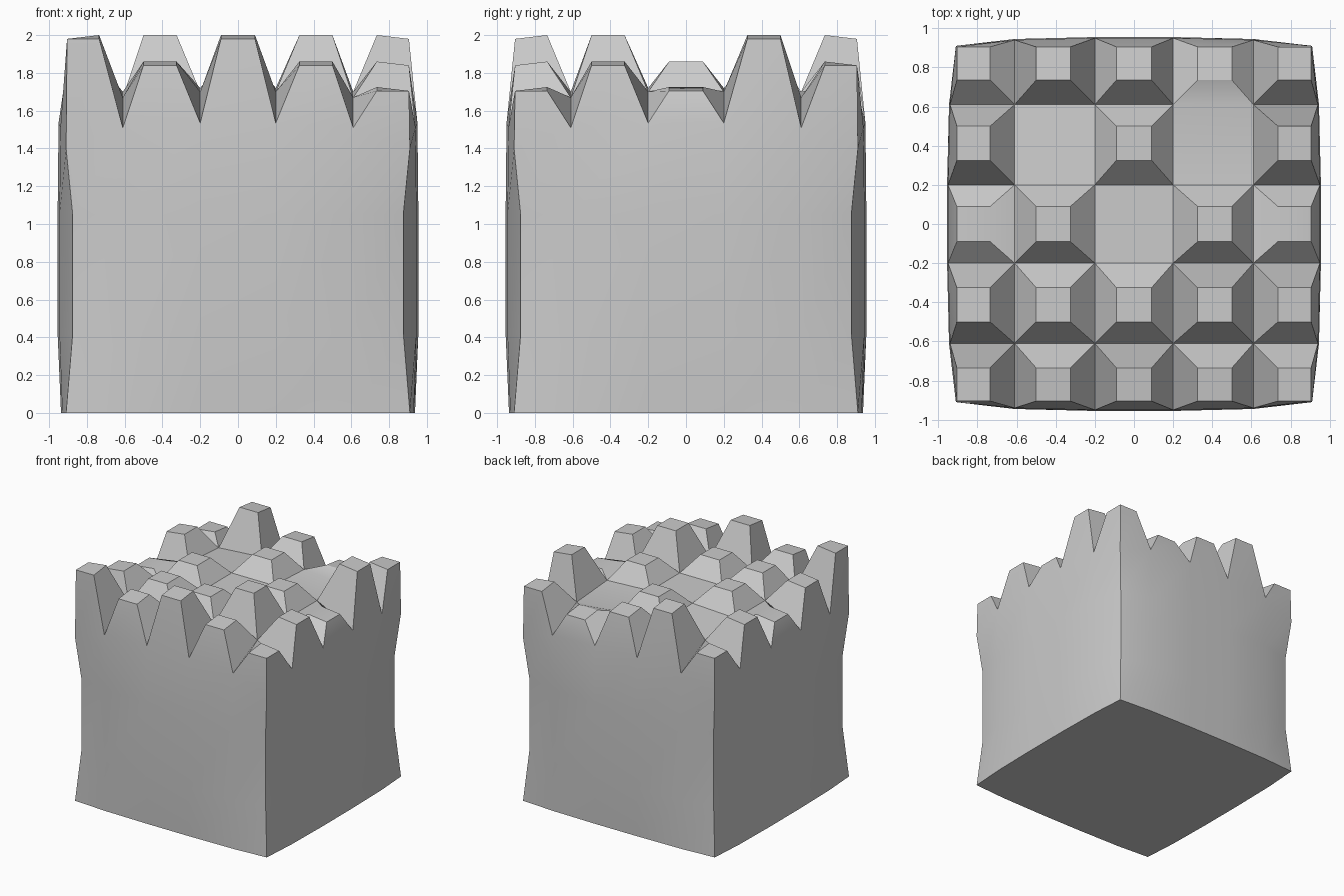
import bpy, bmesh

if "Cube" in bpy.data.objects:
    bpy.data.objects.remove(bpy.data.objects["Cube"])

# Grid lines of the 5 x 5 top; third value of each peak is one of three heights
LINES = [-0.93, -0.61, -0.20, 0.20, 0.61, 0.93]
PEAKS = [(-0.905, -0.735), (-0.5, -0.325), (-0.09, 0.09), (0.325, 0.5), (0.735, 0.905)]
HEIGHT = {"L": 1.725, "M": 1.86, "H": 2.0}
# rows run from front (-y) to back (+y), "." is a flat cell
ROWS = ["HMHML", "MMMHM", "LM.ML", "M.M.H", "LHMLM"]

# Outline: height and half width (at corner, at 0.61, at 0.20) for each level
LEVELS = [(0.0, (0.91, 0.93, 0.937)), (0.42, (0.875, 0.945, 0.955)),
          (1.05, (0.875, 0.945, 0.955)), (1.40, (0.91, 0.94, 0.95))]
RIM_Z = (1.40, 1.51, 1.535)
DOME_Z = {(1, 1): 1.67, (1, 2): 1.70, (2, 1): 1.70, (2, 2): 1.72}


def depth(i):
    return min(i, 5 - i)


def sign(i):
    return -1 if i < 3 else 1


def rim_point(i, j, level):
    z, widths = LEVELS[level]
    k = max(depth(i), depth(j))
    w = widths[k]
    x = sign(i) * w if depth(i) == 0 else LINES[i]
    y = sign(j) * w if depth(j) == 0 else LINES[j]
    return x, y, RIM_Z[k] if level == 3 else z


bm = bmesh.new()

# Side walls
ring = ([(i, 0) for i in range(5)] + [(5, j) for j in range(5)]
        + [(i, 5) for i in range(5, 0, -1)] + [(0, j) for j in range(5, 0, -1)])
loops = [[bm.verts.new(rim_point(i, j, lv)) for i, j in ring] for lv in range(4)]
n = len(ring)
for low, high in zip(loops, loops[1:]):
    for a in range(n):
        b = (a + 1) % n
        bm.faces.new((low[a], low[b], high[b], high[a]))
bm.faces.new(loops[0][::-1])

# Domed top grid
top = dict(zip(ring, loops[3]))
for i in range(1, 5):
    for j in range(1, 5):
        top[i, j] = bm.verts.new((LINES[i], LINES[j], DOME_Z[depth(i), depth(j)]))

# Flat cells and tapered peaks
for j, row in enumerate(ROWS):
    for i, kind in enumerate(row):
        base = [top[i, j], top[i + 1, j], top[i + 1, j + 1], top[i, j + 1]]
        if kind == ".":
            bm.faces.new(base)
            continue
        (x0, x1), (y0, y1) = PEAKS[i], PEAKS[j]
        cap = []
        for x, y in ((x0, y0), (x1, y0), (x1, y1), (x0, y1)):
            drop = 0.02 if max(abs(x), abs(y)) > 0.9 else 0.0
            cap.append(bm.verts.new((x, y, HEIGHT[kind] - drop)))
        bm.faces.new(cap)
        for a in range(4):
            b = (a + 1) % 4
            bm.faces.new((base[a], base[b], cap[b], cap[a]))

bmesh.ops.recalc_face_normals(bm, faces=bm.faces)
mesh = bpy.data.meshes.new("spiked_block")
bm.to_mesh(mesh)
bm.free()
block = bpy.data.objects.new("spiked_block", mesh)
bpy.context.collection.objects.link(block)
bpy.context.view_layer.objects.active = block
block.select_set(True)
bpy.ops.object.shade_smooth_by_angle(angle=0.4)
